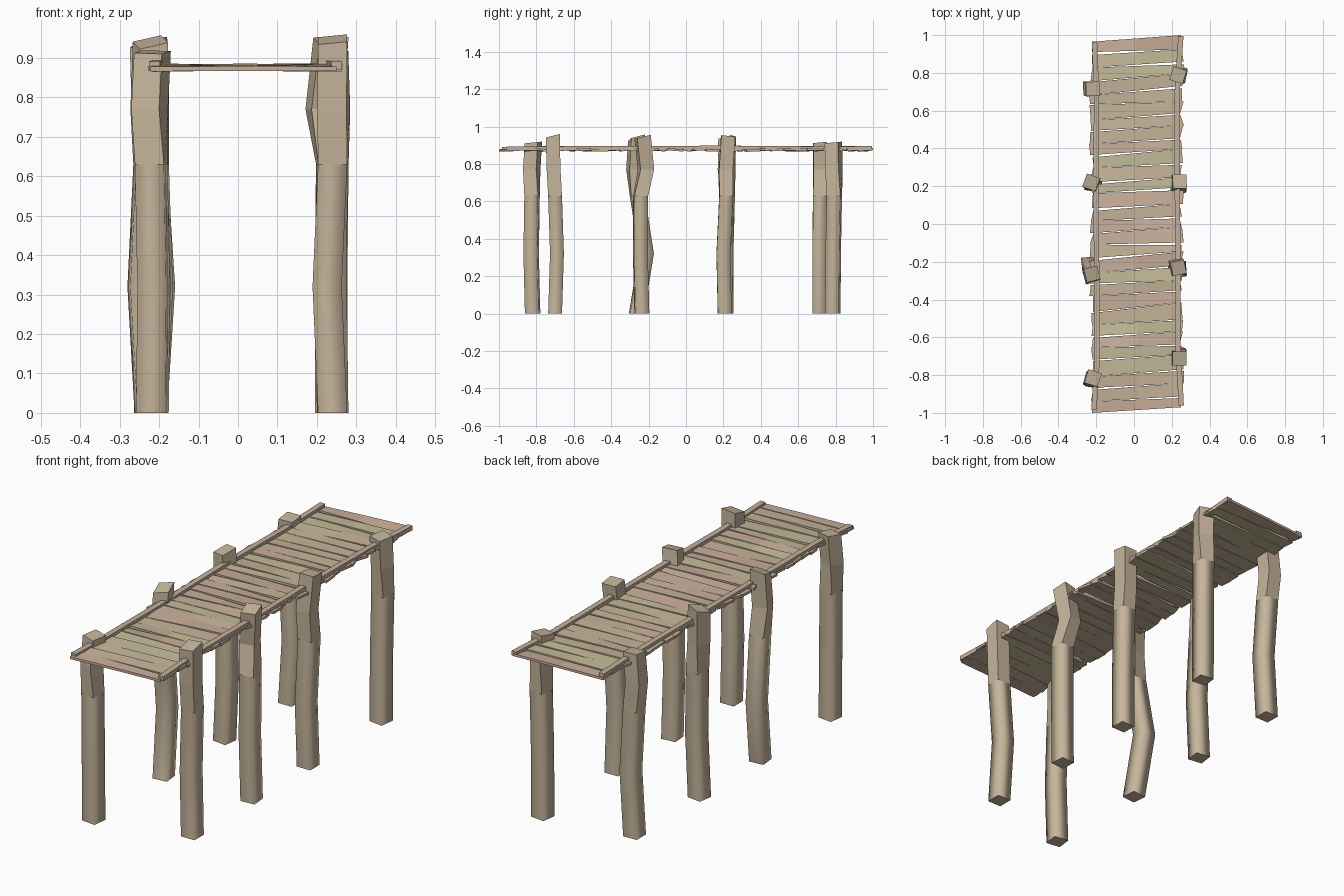
import bpy, bmesh, math, random
from mathutils import Vector

if "Cube" in bpy.data.objects:
    bpy.data.objects.remove(bpy.data.objects["Cube"])

random.seed(4)

def material(name, rgb):
    m = bpy.data.materials.new(name)
    m.diffuse_color = (*rgb, 1)
    m.use_nodes = True
    m.node_tree.nodes["Principled BSDF"].inputs["Base Color"].default_value = m.diffuse_color
    return m

WOOD = material("post_wood", (0.56, 0.46, 0.33))
RAIL = material("rail_wood", (0.55, 0.43, 0.33))
PLANKS = [material("plank_tan", (0.57, 0.46, 0.32)),
          material("plank_olive", (0.56, 0.50, 0.32)),
          material("plank_pink", (0.59, 0.43, 0.33))]

def loft(name, rings, mat, smooth_spans=()):
    """Closed solid through a list of 4-corner rings."""
    bm = bmesh.new()
    rows = [[bm.verts.new(p) for p in ring] for ring in rings]
    for s, (a, b) in enumerate(zip(rows, rows[1:])):
        for i in range(4):
            j = (i + 1) % 4
            f = bm.faces.new((a[i], a[j], b[j], b[i]))
            f.smooth = s in smooth_spans
    bm.faces.new(rows[0][::-1])
    bm.faces.new(rows[-1])
    bmesh.ops.recalc_face_normals(bm, faces=bm.faces)
    me = bpy.data.meshes.new(name)
    bm.to_mesh(me)
    bm.free()
    me.materials.append(mat)
    ob = bpy.data.objects.new(name, me)
    bpy.context.collection.objects.link(ob)
    return ob

# Crooked posts: base position, turn, top height, sideways bends at four levels
LEVELS = (0.32, 0.63, 0.77)

def post(name, x, y, turn, top, slope, bends):
    h = 0.037
    levels = (0,) + LEVELS + (top,)
    offsets = ((0, 0),) + bends
    rings = []
    for k, (z, (ox, oy)) in enumerate(zip(levels, offsets)):
        a0 = math.radians(turn if k > 2 else turn * 0.4)
        ring = []
        for c in range(4):
            a = a0 + math.pi / 4 + c * math.pi / 2
            px, py = math.cos(a) * h * 1.414, math.sin(a) * h * 1.414
            dz = (slope[0] * px + slope[1] * py) if k == 4 else 0
            ring.append((x + ox + px, y + oy + py, z + dz))
        rings.append(ring)
    loft(name, rings, WOOD, (0, 1))

post("left_post_1", -0.217, -0.82, -18, 0.915, (0, 0.1),
     ((0.003, -0.008), (-0.003, -0.003), (-0.007, -0.005), (0, 0.004)))
post("left_post_2", -0.222, -0.265, 14, 0.94, (0.15, 0.3),
     ((-0.018, 0.053), (-0.003, 0.005), (-0.006, -0.01), (0, 0.0)))
post("left_post_3", -0.222, 0.212, -20, 0.94, (0.2, 0.2),
     ((0.015, 0), (0.005, 0.008), (0.0, 0.005), (-0.005, 0.008)))
post("left_post_4", -0.217, 0.713, 2, 0.915, (0, 0.1),
     ((0.02, 0.0), (0.0, 0.003), (-0.015, 0.005), (0, 0.003)))
post("right_post_1", 0.24, -0.70, 0, 0.947, (0.1, 0.25),
     ((-0.014, 0.01), (0, 0), (-0.002, -0.008), (0, -0.012)))
post("right_post_2", 0.24, -0.236, 12, 0.945, (0, 0.25),
     ((-0.004, -0.008), (-0.002, -0.006), (-0.025, 0.022), (-0.005, 0.004)))
post("right_post_3", 0.24, 0.207, 2, 0.95, (0, -0.1),
     ((-0.006, -0.007), (0.0, 0.008), (-0.01, 0.006), (0.002, 0.018)))
post("right_post_4", 0.236, 0.785, -18, 0.915, (0, 0.1),
     ((0.0, 0.002), (0.003, 0.008), (0.002, 0.006), (-0.003, 0.003)))

# Thin wavering rails along both deck edges
def rail(name, path):
    w, t = 0.014, 0.011
    loft(name, [[(x - w, y, z - t), (x + w, y, z - t), (x + w, y, z + t), (x - w, y, z + t)]
                for x, y, z in path], RAIL)

rail("left_rail", [(-0.212, -0.985, 0.880), (-0.197, -0.75, 0.884), (-0.197, -0.3, 0.883),
                   (-0.202, 0.2, 0.887), (-0.198, 0.65, 0.884), (-0.208, 0.96, 0.884)])
rail("right_rail", [(0.25, -0.96, 0.881), (0.232, -0.62, 0.884), (0.233, -0.2, 0.885),
                    (0.229, 0.2, 0.887), (0.229, 0.7, 0.883), (0.248, 0.995, 0.884)])

# Deck of wedge-shaped planks with uneven ends and slight twists
COUNT = 29

def jitter(i, amount):
    return 0 if i in (0, COUNT) else random.uniform(-amount, amount)

edges = []
for i in range(COUNT + 1):
    t = i / COUNT
    edges.append((-1 + 1.965 * t + jitter(i, 0.013), -0.97 + 1.97 * t + jitter(i, 0.013)))

for i in range(COUNT):
    (l0, r0), (l1, r1) = edges[i], edges[i + 1]
    # Gap opens towards one end only
    gap = random.uniform(0.004, 0.016)
    if i < COUNT - 1:
        if i % 2:
            l1 -= gap
        else:
            r1 -= gap
    inner = 0 < i < COUNT - 1
    rings = []
    for side, y0, y1 in ((-1, l0, l1), (1, r0, r1)):
        x = -0.222 if side < 0 else 0.25
        xa = x + side * (random.uniform(-0.01, 0.016) if inner else 0)
        xb = x + side * (random.uniform(-0.01, 0.016) if inner else 0)
        za = 0.875 + random.uniform(-0.005, 0.005)
        zb = 0.875 + random.uniform(-0.005, 0.005)
        t = 0.006
        rings.append([(xa, y0, za - t), (xb, y1, zb - t), (xb, y1, zb + t), (xa, y0, za + t)])
    mid = [tuple((Vector(a) + Vector(b)) / 2 + Vector((0, 0, 0.001))) for a, b in zip(*rings)]
    loft(f"deck_plank_{i + 1:02d}", [rings[0], mid, rings[1]], random.choice(PLANKS))
